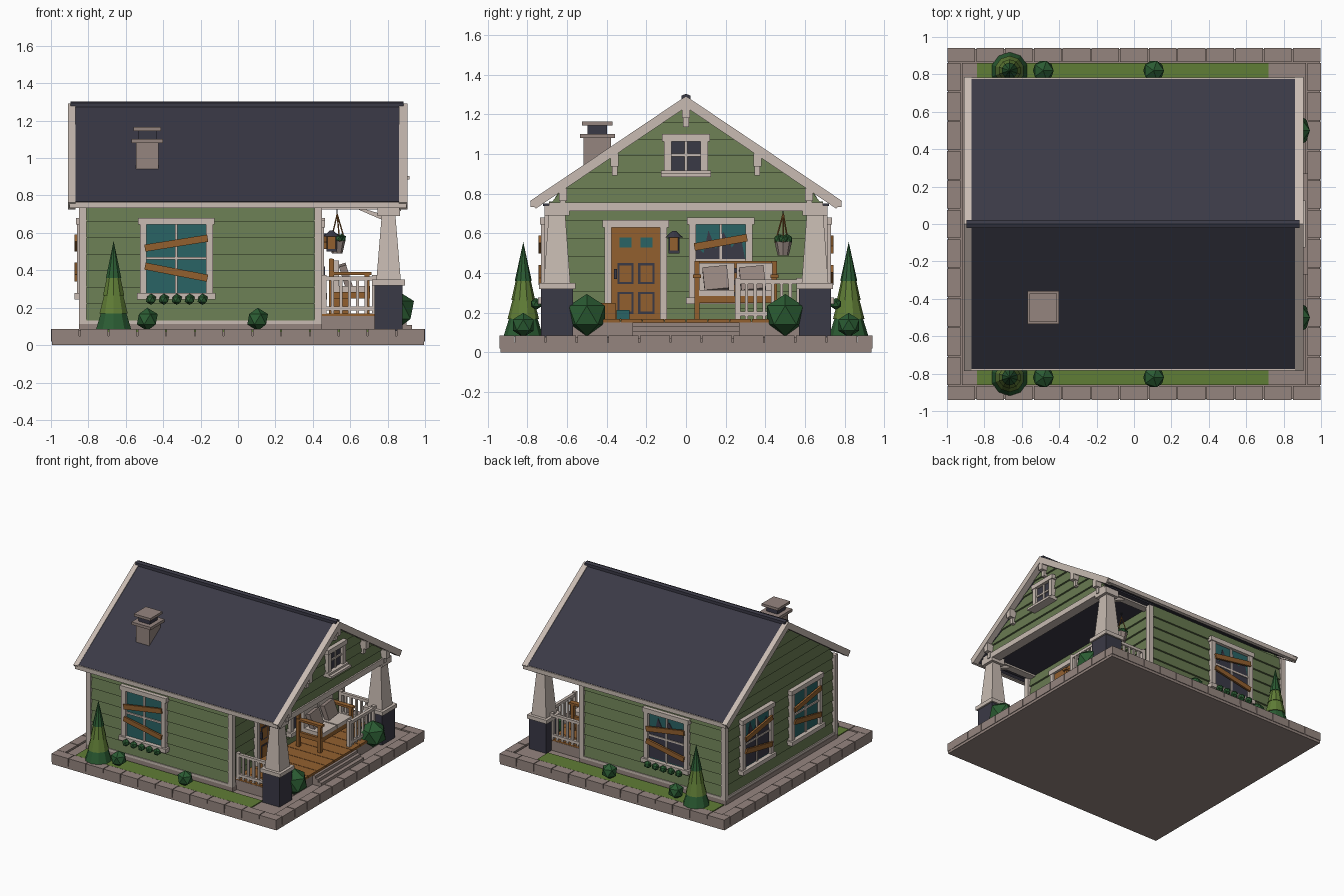
import bpy, bmesh, math
from mathutils import Matrix, Vector

if "Cube" in bpy.data.objects:
    bpy.data.objects.remove(bpy.data.objects["Cube"])

COLORS = {
    "siding_green": (0.138, 0.195, 0.082), "slate_navy": (0.042, 0.041, 0.061),
    "cream_trim": (0.578, 0.497, 0.445), "brown_stone": (0.30, 0.235, 0.212),
    "orange_wood": (0.291, 0.117, 0.028), "teal_glass": (0.023, 0.127, 0.13),
    "bush_green": (0.024, 0.107, 0.033), "grass_green": (0.117, 0.205, 0.037)}
SIDING, SLATE, TRIM, STONE, WOOD, TEAL, BUSH, GRASS = COLORS
I = Matrix()
meshes = {}


def part(name, color):
    return meshes.setdefault((name, color), bmesh.new())


def loft(bm, low, high, M=I):
    """Closed solid between two point loops."""
    a = [bm.verts.new(M @ Vector(p)) for p in low]
    b = [bm.verts.new(M @ Vector(p)) for p in high]
    n = len(a)
    bm.faces.new(a[::-1])
    bm.faces.new(b)
    for i in range(n):
        bm.faces.new((a[i], a[(i + 1) % n], b[(i + 1) % n], b[i]))


def rect(x0, x1, y0, y1, z):
    return [(x0, y0, z), (x1, y0, z), (x1, y1, z), (x0, y1, z)]


def box(bm, x0, x1, y0, y1, z0, z1, M=I):
    loft(bm, rect(x0, x1, y0, y1, z0), rect(x0, x1, y0, y1, z1), M)


def along_x(bm, pts, x0, x1):
    loft(bm, [(x0, y, z) for y, z in pts], [(x1, y, z) for y, z in pts])


def cone(bm, x, y, z0, z1, r0, r1, n=10):
    bmesh.ops.create_cone(bm, cap_ends=True, segments=n, radius1=r0, radius2=r1,
                          depth=z1 - z0, matrix=Matrix.Translation((x, y, (z0 + z1) / 2)))


def ball(bm, x, y, z, r):
    bmesh.ops.create_icosphere(bm, subdivisions=1, radius=r, matrix=Matrix.Translation((x, y, z)))


def rod(bm, p, q, r=0.004):
    p, q = Vector(p), Vector(q)
    rot = (q - p).to_track_quat('Z', 'Y').to_matrix().to_4x4()
    bmesh.ops.create_cone(bm, cap_ends=True, segments=5, radius1=r, radius2=r,
                          depth=(q - p).length, matrix=Matrix.Translation((p + q) / 2) @ rot)


def wall(x, y, degrees):
    """Wall frame: local x along the wall, local -y outward."""
    return Matrix.Translation((x, y, 0)) @ Matrix.Rotation(math.radians(degrees), 4, 'Z')


# plinth with a ring of paving stones, grass strips
plinth = part("plinth", STONE)
box(plinth, -0.995, 0.995, -0.935, 0.935, 0, 0.05)
box(plinth, -0.92, 0.92, -0.86, 0.86, 0.05, 0.077)
curb = part("curb_stones", STONE)
for s in (-1, 1):
    for i in range(13):
        a = -1 + i * 2 / 13
        box(curb, a + 0.003, a + 2 / 13 - 0.003, *sorted((s * 0.865, s * 0.94)), 0.02, 0.085)
    for i in range(11):
        a = -0.865 + i * 1.73 / 11
        box(curb, *sorted((s * 0.928, s)), a + 0.003, a + 1.73 / 11 - 0.003, 0.02, 0.085)
    box(part("grass_strip", GRASS), -0.84, 0.72, *sorted((s * 0.72, s * 0.862)), 0.07, 0.084)

# house body, foundation, corner boards
box(part("foundation", STONE), -0.85, 0.45, -0.71, 0.71, 0.07, 0.112)
box(part("base_trim", TRIM), -0.845, 0.445, -0.712, 0.712, 0.112, 0.132)
box(part("house_body", SIDING), -0.82, 0.42, -0.69, 0.69, 0.11, 0.76)
corner = part("corner_board", TRIM)
for s in (-1, 1):
    for x in (-0.83, 0.43):
        box(corner, x - 0.02, x + 0.02, s * 0.693 - 0.02, s * 0.693 + 0.02, 0.112, 0.75)


# lapped siding on every wall and gable
def siding(M, z0, z1, width):
    n = round((z1 - z0) / 0.085)
    h = (z1 - z0) / n
    for i in range(n):
        a, b = z0 + i * h, z0 + (i + 1) * h
        wa, wb = width(a), width(b)
        loft(part("siding", SIDING), rect(-wa, wa, -0.016, 0.02, a), rect(-wb, wb, -0.002, 0.02, b), M)


FRONT, REAR = wall(-0.2, -0.69, 0), wall(-0.2, 0.69, 180)
PORCH, END, GABLE = wall(0.42, 0, 90), wall(-0.82, 0, -90), wall(0.84, 0, 90)
under_roof = lambda z: max(0.004, min(0.69, (1.245 - z) / 0.675))
siding(FRONT, 0.13, 0.75, lambda z: 0.615)
siding(REAR, 0.13, 0.75, lambda z: 0.615)
siding(PORCH, 0.13, 0.75, lambda z: 0.69)
siding(END, 0.13, 1.24, under_roof)
siding(GABLE, 0.74, 1.24, under_roof)

# roof slopes, bargeboards, fascia, ridge
roof, barge = part("roof", SLATE), part("bargeboard", TRIM)
for s in (-1, 1):
    along_x(roof, [(0, 1.286), (s * 0.775, 0.768), (s * 0.755, 0.738), (0, 1.243)], -0.875, 0.865)
    for x0, x1 in ((-0.91, -0.87), (0.86, 0.905)):
        along_x(barge, [(0, 1.292), (s * 0.787, 0.763), (s * 0.757, 0.725), (0, 1.236)], x0, x1)
    box(part("fascia", TRIM), -0.9, 0.9, *sorted((s * 0.755, s * 0.783)), 0.732, 0.766)
along_x(part("ridge_cap", SLATE), [(-0.022, 1.272), (0.022, 1.272), (0.022, 1.295), (0, 1.303), (-0.022, 1.295)], -0.895, 0.885)
box(part("porch_ceiling", SLATE), 0.42, 0.83, -0.72, 0.72, 0.738, 0.75)

# chimney
ch, cx, cy = part("chimney", STONE), -0.485, -0.447
for hx, hy, z0, z1 in ((0.06, 0.07, 0.9, 1.08), (0.085, 0.088, 1.08, 1.102), (0.073, 0.076, 1.145, 1.165)):
    box(ch, cx - hx, cx + hx, cy - hy, cy + hy, z0, z1)
box(part("chimney_flue", SLATE), cx - 0.05, cx + 0.05, cy - 0.05, cy + 0.05, 1.1, 1.147)


# windows: frame, glass, bars, broken hole, nailed boards
def window(M, u, w, z0, z1, glass=TEAL, broken=False, boards=()):
    M = M @ Matrix.Translation((u, 0, 0))
    t, g = part("window_trim", TRIM), 0.036
    h, zm = w / 2, (z0 + z1) / 2
    box(part("window_glass", glass), -h + 0.02, h - 0.02, -0.02, 0.01, z0 + 0.02, z1 - 0.02, M)
    for s in (-1, 1):
        box(t, *sorted((s * h, s * (h - g))), -0.04, 0.01, z0, z1, M)
    box(t, -h - 0.01, h + 0.01, -0.046, 0.01, z1 - g, z1, M)
    box(t, -h - 0.015, h + 0.015, -0.055, 0.01, z0 - 0.005, z0 + g - 0.008, M)
    box(t, -0.007, 0.007, -0.03, 0, z0, z1, M)
    box(t, -h, h, -0.03, 0, zm - 0.007, zm + 0.007, M)
    if broken:
        k, b = h - g, z0 + g
        H = z1 - z0 - 2 * g
        hole = [(-k, 0), (k, 0), (k, .5), (k * .8, .85), (k * .45, .68), (k * .1, .9),
                (-k * .2, .66), (-k * .5, .92), (-k * .7, .6), (-k, .7)]
        loft(part("broken_pane", SLATE), [(x, -0.018, b + H * z) for x, z in hole],
             [(x, -0.024, b + H * z) for x, z in hole], M)
    for z, tilt in boards:
        R = M @ Matrix.Translation((0, -0.045, z)) @ Matrix.Rotation(-math.radians(tilt), 4, 'Y')
        box(part("nailed_board", WOOD), -h + 0.025, h - 0.025, -0.008, 0.008, -0.019, 0.019, R)


pair = ((0.545, 9), (0.39, -11))
window(FRONT, -0.13, 0.39, 0.25, 0.68, boards=pair)
window(REAR, 0.13, 0.39, 0.25, 0.68, broken=True, boards=pair)
for u in (-0.31, 0.31):
    window(END, u, 0.39, 0.25, 0.68, broken=u < 0, boards=pair)
window(PORCH, 0.175, 0.32, 0.25, 0.68, broken=True, boards=((0.555, 10),))
window(GABLE, 0, 0.22, 0.89, 1.10, glass=SLATE)
box(part("gable_sill", TRIM), -0.125, 0.125, -0.078, 0, 0.885, 0.903, GABLE)

# door with panels
dt = part("door_trim", TRIM)
box(dt, -0.41, -0.375, -0.04, 0, 0.16, 0.64, PORCH)
box(dt, -0.13, -0.095, -0.04, 0, 0.16, 0.64, PORCH)
box(dt, -0.42, -0.085, -0.045, 0, 0.63, 0.668, PORCH)
box(part("door", WOOD), -0.375, -0.13, -0.025, 0, 0.16, 0.63, PORCH)
for u in (-0.305, -0.2):
    box(part("door_glass", TEAL), u - 0.03, u + 0.03, -0.028, 0, 0.53, 0.58, PORCH)
    for z0, z1 in ((0.345, 0.45), (0.195, 0.305)):
        box(part("door_panel_line", SLATE), u - 0.041, u + 0.041, -0.028, 0, z0, z1, PORCH)
        box(part("door_panel", WOOD), u - 0.03, u + 0.03, -0.031, 0, z0 + 0.011, z1 - 0.011, PORCH)
box(part("door_knob", SLATE), -0.362, -0.347, -0.045, 0, 0.37, 0.42, PORCH)

# porch deck and steps
box(part("porch_base", STONE), 0.42, 0.85, -0.66, 0.66, 0.07, 0.155)
for i in range(12):
    y = -0.66 + i * 0.11
    box(part("deck_plank", WOOD), 0.42, 0.855, y + 0.002, y + 0.108, 0.15, 0.168)
for x, z in ((0.93, 0.107), (0.90, 0.13), (0.875, 0.15)):
    box(part("steps", STONE), 0.84, x, -0.27, 0.27, 0.07, z)

# porch columns, beams, gable brackets
tr = part("column", TRIM)
for s in (-1, 1):
    y, x = s * 0.65, 0.805
    box(part("column_base", SLATE), x - 0.075, x + 0.075, y - 0.08, y + 0.08, 0.07, 0.32)
    box(tr, x - 0.088, x + 0.088, y - 0.092, y + 0.092, 0.32, 0.35)
    loft(tr, rect(x - 0.065, x + 0.065, y - 0.067, y + 0.067, 0.35), rect(x - 0.037, x + 0.037, y - 0.042, y + 0.042, 0.69))
    box(tr, x - 0.06, x + 0.06, y - 0.062, y + 0.062, 0.69, 0.74)
    box(part("side_beam", TRIM), 0.42, 0.85, y - 0.03, y + 0.03, 0.725, 0.76)
    loft(tr, [(0.62, y - 0.02, 0.735), (0.65, y - 0.02, 0.735), (0.77, y - 0.02, 0.70), (0.77, y - 0.02, 0.67)],
         [(0.62, y + 0.02, 0.735), (0.65, y + 0.02, 0.735), (0.77, y + 0.02, 0.70), (0.77, y + 0.02, 0.67)])
box(part("porch_beam", TRIM), 0.79, 0.865, -0.69, 0.69, 0.713, 0.757)
for y in (-0.62, -0.36, 0, 0.36, 0.62):
    z = 1.236 - 0.675 * abs(y)
    box(part("gable_bracket", TRIM), 0.84, 0.9, y - 0.02, y + 0.02, z - 0.055, z + 0.01)
    box(part("gable_bracket", TRIM), 0.84, 0.872, y - 0.014, y + 0.014, z - 0.1, z)


# railings
def railing(p, q, n):
    bm = part("railing", TRIM)
    (x0, y0), (x1, y1) = p, q
    for z in (0.195, 0.355):
        box(bm, x0 - 0.012, x1 + 0.012, y0 - 0.012, y1 + 0.012, z - 0.01, z + 0.012)
    for i in range(n):
        x, y = x0 + (x1 - x0) * i / (n - 1), y0 + (y1 - y0) * i / (n - 1)
        r = 0.014 if i in (0, n - 1) else 0.008
        box(bm, x - r, x + r, y - r, y + r, 0.165, 0.375 if r > 0.01 else 0.35)


railing((0.46, -0.65), (0.73, -0.65), 7)
railing((0.46, 0.65), (0.73, 0.65), 7)
railing((0.805, 0.26), (0.805, 0.57), 8)

# bench with cushions
be = part("bench", WOOD)
for y in (0.055, 0.445):
    for x in (0.5, 0.69):
        box(be, x - 0.013, x + 0.013, y - 0.013, y + 0.013, 0.165, 0.38 if x > 0.6 else 0.46)
    box(be, 0.49, 0.715, y - 0.02, y + 0.02, 0.375, 0.392)
box(be, 0.49, 0.705, 0.045, 0.455, 0.25, 0.285)
for z in (0.32, 0.38, 0.44):
    box(be, 0.488, 0.505, 0.045, 0.455, z - 0.018, z + 0.022)
for y, c in ((0.155, 0.15), (0.345, 0.335)):
    box(part("bench_cushion", TRIM), 0.51, 0.705, y - 0.09, y + 0.09, 0.285, 0.315)
    box(part("bench_cushion", TRIM), 0.505, 0.54, y - 0.09, y + 0.09, 0.315, 0.452)
    P = Matrix.Translation((0.575, c, 0.372)) @ Matrix.Rotation(-0.3, 4, 'Y') @ Matrix.Rotation(0.1, 4, 'X')
    box(part("pillow", STONE), -0.02, 0.02, -0.062, 0.062, -0.06, 0.06, P)

# crate, small tin, lantern, hanging basket
box(part("crate", WOOD), 0.5, 0.6, -0.44, -0.355, 0.168, 0.25)
box(part("tin", TEAL), 0.53, 0.578, -0.35, -0.285, 0.168, 0.215)
la = part("lantern", SLATE)
box(la, 0.43, 0.5, -0.066, -0.054, 0.585, 0.597)
box(la, 0.472, 0.528, -0.088, -0.032, 0.5, 0.515)
cone(la, 0.5, -0.06, 0.58, 0.612, 0.045, 0.01, 8)
box(part("lantern_glow", WOOD), 0.477, 0.523, -0.083, -0.037, 0.515, 0.582)
for sx in (-1, 1):
    for sy in (-1, 1):
        rod(la, (0.5 + sx * 0.024, -0.06 + sy * 0.024, 0.51), (0.5 + sx * 0.024, -0.06 + sy * 0.024, 0.585))
bx, by = 0.53, 0.49
cone(part("basket", STONE), bx, by, 0.49, 0.56, 0.028, 0.045, 8)
for i in range(5):
    a = i * math.tau / 5
    ball(part("basket_plant", BUSH), bx + 0.024 * math.cos(a), by + 0.024 * math.sin(a), 0.57, 0.026)
    if i % 2 == 0:
        rod(part("basket_cord", WOOD), (bx + 0.042 * math.cos(a), by + 0.042 * math.sin(a), 0.555), (bx, by, 0.70))
rod(la, (bx, by, 0.695), (bx, by, 0.74), 0.003)

# bushes, window shrubs and tiered trees on both sides
for s in (-1, 1):
    ball(part("porch_bush", BUSH), 0.845, s * 0.5, 0.188, 0.107)
    for x in (-0.485, 0.105):
        ball(part("garden_bush", BUSH), x, s * 0.82, 0.138, 0.062)
    for i in range(5):
        ball(part("window_shrub", BUSH), -0.465 + i * 0.069, s * 0.755, 0.245, 0.03)
    for z0, z1, r0, r1, c in ((0.08, 0.24, 0.1, 0.05, BUSH), (0.17, 0.32, 0.079, 0.04, GRASS),
                              (0.265, 0.42, 0.06, 0.025, GRASS), (0.36, 0.557, 0.043, 0.0, BUSH)):
        cone(part("tree_tier", c), -0.665, s * 0.82, z0, z1, r0, r1, 10)

# turn every part into an object
mats = {}
for n, c in COLORS.items():
    mats[n] = bpy.data.materials.new(n)
    mats[n].diffuse_color = (*c, 1)
for (name, color), bm in meshes.items():
    bmesh.ops.recalc_face_normals(bm, faces=bm.faces)
    me = bpy.data.meshes.new(name)
    bm.to_mesh(me)
    bm.free()
    me.materials.append(mats[color])
    bpy.context.collection.objects.link(bpy.data.objects.new(name, me))

for m in bpy.data.materials:
    if m.users and not m.is_grease_pencil:
        m.use_nodes = True
        m.node_tree.nodes["Principled BSDF"].inputs["Base Color"].default_value = m.diffuse_color
